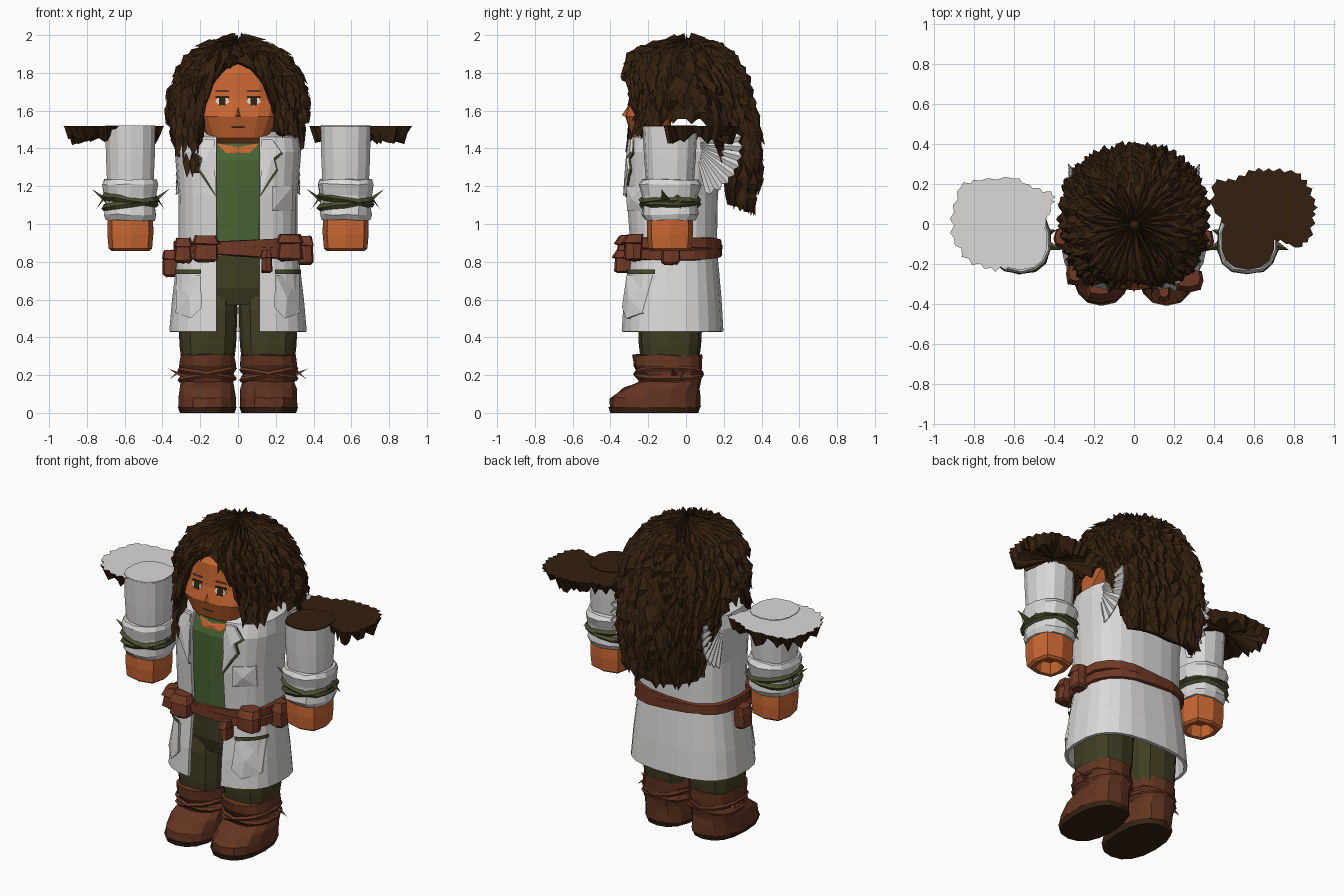
import bpy, bmesh, math, random
from mathutils import Vector
from mathutils.bvhtree import BVHTree

random.seed(4)
cube = bpy.data.objects.get("Cube")
if cube:
    bpy.data.objects.remove(cube, do_unlink=True)

MATS = {}
for key, rgb in {
    "coat white": (.71, .70, .69), "skin": (.58, .135, .032), "dark hair": (.034, .0145, .0045),
    "green shirt": (.065, .13, .034), "olive trousers": (.052, .048, .016),
    "boot brown": (.125, .035, .015), "belt brown": (.16, .04, .018),
    "sole brown": (.04, .017, .007), "leaf olive": (.07, .075, .028), "eye white": (.7, .68, .62),
}.items():
    m = bpy.data.materials.new(key)
    m.use_nodes = True
    m.diffuse_color = (*rgb, 1)
    m.node_tree.nodes["Principled BSDF"].inputs["Base Color"].default_value = (*rgb, 1)
    MATS[key] = m


def make(name, verts, faces, mats, fix=True, thick=0):
    """Mesh object from points and faces; mats is one name or several."""
    me = bpy.data.meshes.new(name)
    me.from_pydata([tuple(v) for v in verts], [], faces)
    for k in ([mats] if isinstance(mats, str) else mats):
        me.materials.append(MATS[k])
    if fix:
        bm = bmesh.new()
        bm.from_mesh(me)
        bmesh.ops.recalc_face_normals(bm, faces=bm.faces)
        bm.to_mesh(me)
        bm.free()
    ob = bpy.data.objects.new(name, me)
    bpy.context.collection.objects.link(ob)
    if thick:
        mod = ob.modifiers.new("thickness", "SOLIDIFY")
        mod.thickness, mod.offset = thick, -1
    return ob


def oval(a, rx, y0, y1, e):
    """Point on a rounded-square ring; angle 0 is the front."""
    s, c = math.sin(a), math.cos(a)
    sx = math.copysign(abs(s) ** (2 / e), s)
    cy = math.copysign(abs(c) ** (2 / e), c)
    return rx * sx, (y0 + y1) / 2 - (y1 - y0) / 2 * cy


def loft(name, rings, mats, cx=0, n=14, e=2.4, gap=0, jitter=0, tilt=0, caps=True, thick=0):
    """Skin rings of (z, half width, front y, back y); gap leaves the front open."""
    verts, faces = [], []
    for z, rx, y0, y1 in rings:
        a0 = math.asin(min(1, (gap / rx) ** (e / 2))) if gap else 0
        for j in range(n):
            a = a0 + (2 * math.pi - 2 * a0) * j / (n - 1 if gap else n)
            x, y = oval(a, rx, y0, y1, e)
            r = [random.uniform(-jitter, jitter) for _ in range(3)]
            verts.append((cx + x + r[0], y + r[1], z + tilt * x + r[2]))
    for i in range(len(rings) - 1):
        for j in range(n - 1 if gap else n):
            k = (j + 1) % n
            faces.append((i * n + j, i * n + k, i * n + n + k, i * n + n + j))
    closed = caps and not gap
    if closed:
        faces += [tuple(range(n))[::-1], tuple(range(len(verts) - n, len(verts)))]
    return make(name, verts, faces, mats, closed, thick)


def tree(ob):
    return BVHTree.FromPolygons([v.co for v in ob.data.vertices],
                                [p.vertices[:] for p in ob.data.polygons])


def patch(name, outline, bvh, mat, off):
    """Plate of (x, z) points laid on the front of a surface."""
    n = len(outline)
    pts = list(outline) + [(sum(p[0] for p in outline) / n, sum(p[1] for p in outline) / n)]
    ys = []
    for x, z in pts:
        hit = bvh.ray_cast(Vector((x, -2, z)), Vector((0, 1, 0)))[0]
        ys.append(hit.y if hit else -.28)
    verts = [(x, y - off, z) for (x, z), y in zip(pts, ys)]
    verts += [(x, y + .004, z) for (x, z), y in zip(pts, ys)]
    faces = []
    for i in range(n):
        j = (i + 1) % n
        faces += [(i, j, n), (j + n + 1, i + n + 1, 2 * n + 1), (i, i + n + 1, j + n + 1, j)]
    return make(name, verts, faces, mat)


def box(x0, x1, z0, z1):
    return [(x0, z0), (x1, z0), (x1, z1), (x0, z1)]


def spike(name, base, tip, w, mat):
    """Leaf-like thorn from base to tip."""
    b, t = Vector(base), Vector(tip)
    make(name, [b + Vector((0, -w, 0)), b + Vector((0, w, 0)), b + Vector((0, 0, w)), t],
         [(0, 1, 2), (0, 1, 3), (1, 2, 3), (2, 0, 3)], mat)


# Body core: trousers, shirt, coat
loft("hips", [(.57, .27, -.23, .08), (.66, .29, -.26, .1), (.84, .28, -.265, .11)], "olive trousers")
shirt = loft("shirt", [(.83, .28, -.27, .12), (1.2, .28, -.28, .12), (1.34, .27, -.28, .13),
                       (1.43, .2, -.25, .1)], "green shirt")
patch("neckline", [(-.11, 1.425), (-.06, 1.375), (.06, 1.375), (.11, 1.425)], tree(shirt), "skin", .006)
coat = loft("coat", [(.43, .365, -.345, .2), (.6, .35, -.335, .19), (.88, .315, -.3, .165),
                     (1.15, .315, -.32, .17), (1.38, .335, -.32, .2), (1.46, .32, -.29, .18),
                     (1.49, .2, -.2, .1)], "coat white", n=24, e=2.7, gap=.115, thick=.02)
cloth = tree(coat)

for s in (-1, 1):
    side = "left" if s > 0 else "right"
    mir = lambda pts: [(s * x, z) for x, z in pts]
    # Lapels, pockets and trim
    lapel = [(.118, 1.15), (.17, 1.24), (.205, 1.29), (.19, 1.35), (.23, 1.38), (.18, 1.45), (.125, 1.45)]
    patch(side + "_lapel_trim", mir([(x + .008 * (x > .13), z - .008) for x, z in lapel]), cloth, "leaf olive", .008)
    patch(side + "_lapel", mir(lapel), cloth, "coat white", .02)
    patch(side + "_pocket", mir([(.19, .56), (.25, .5), (.33, .53), (.325, .73), (.2, .73)]), cloth, "coat white", .022)
    if s > 0:
        patch("breast_pocket", box(.18, .29, 1.07, 1.2), cloth, "coat white", .02)
    # Olive pocket trim wrapping round to the side
    verts = []
    for k in range(9):
        x, y = oval(math.radians(28 + 6 * k), .341, -.335, .19, 2.7)
        verts += [(s * x, y, .735), (s * x, y, .758)]
    make(side + "_pocket_trim", verts, [(2 * k, 2 * k + 2, 2 * k + 3, 2 * k + 1)[::s] for k in range(8)],
         "leaf olive", False)
    # Pleated shoulder opening
    verts = [(s * .3, .04, 1.42)]
    for k in range(17):
        a = math.radians(-75 + 95 * k / 16)
        r = .24 + .02 * (k % 2)
        verts.append((s * (.315 + .015 * (k % 2)), .04 + r * math.cos(a), 1.4 + r * math.sin(a)))
    make(side + "_shoulder_flare", verts, [(0, k, k + 1) for k in range(1, 17)], "coat white", thick=.006)
    # Legs and boots
    loft(side + "_leg", [(.28, .14, -.24, .07), (.36, .15, -.25, .08), (.55, .157, -.255, .09),
                         (.68, .145, -.24, .09)], "olive trousers", cx=s * .16, n=12, e=2.8)
    loft(side + "_sole", [(0, .145, -.40, .065), (.03, .155, -.41, .075)], "sole brown", cx=s * .163, n=16)
    loft(side + "_boot", [(.028, .152, -.405, .075), (.08, .152, -.4, .075), (.13, .15, -.33, .075),
                          (.165, .14, -.25, .08), (.19, .15, -.26, .085), (.205, .14, -.25, .08),
                          (.25, .152, -.275, .085), (.305, .148, -.28, .085), (.31, .12, -.24, .06)],
         "boot brown", cx=s * .163, n=14, jitter=.005)
    for tilt in (-.15, .2):
        loft(side + "_boot_strap", [(.19, .15, -.27, .09), (.205, .16, -.28, .095), (.22, .15, -.27, .09)],
             "boot brown", cx=s * .163, tilt=tilt, caps=False)
    spike(side + "_boot_thorn", (s * .3, -.06, .19), (s * .37, -.07, .235), .02, "boot brown")
    spike(side + "_boot_thorn", (s * .3, -.03, .22), (s * .36, -.02, .18), .02, "boot brown")

    # Arm: sleeve, cuff, leaf bands, hand
    ax = s * .57
    arm = lambda z, r, d=0: (z, r, -.085 - r - d, -.085 + r + d)
    loft(side + "_sleeve", [arm(1.2, .125), arm(1.35, .132, .005), arm(1.515, .135, .01)], "coat white", cx=ax)
    loft(side + "_sleeve_top", [arm(1.514, .134, .01), arm(1.522, .134, .01)],
         "dark hair" if s > 0 else "coat white", cx=ax)
    loft(side + "_cuff", [arm(1.02, .13), arm(1.05, .14, .01), arm(1.1, .135, .01), arm(1.15, .14, .01),
                          arm(1.21, .15, .015), arm(1.235, .14, .01), arm(1.235, .12)],
         "coat white", cx=ax, jitter=.004)
    for z, tilt in ((1.105, .13), (1.125, -.15)):
        loft(side + "_leaf_band", [arm(z - .018, .142, .01), arm(z, .155, .012), arm(z + .018, .142, .01)],
             "leaf olive", cx=ax, tilt=tilt, caps=False, jitter=.004)
    for d in (-1, 1):
        spike(side + "_leaf", (ax + d * .13, -.1, 1.11), (ax + d * .205, -.13, 1.185), .03, "leaf olive")
        spike(side + "_leaf", (ax + d * .13, -.05, 1.14), (ax + d * .18, -.03, 1.08), .025, "leaf olive")
    loft(side + "_hand", [arm(1.05, .12, 0), arm(.95, .122), arm(.87, .115), arm(.858, .1),
                          arm(.858, .075), arm(.93, .065)], "skin", cx=ax, n=8, e=3.2)

    # Frayed flat fan on the arm top, dark underneath
    edge = ([(.91, .03), (.92, .1), (.88, .2), (.82, .27), (.7, .28), (.6, .28), (.5, .23), (.39, .22),
             (.38, .08), (.46, -.02), (.66, -.08), (.74, -.09), (.83, -.13), (.89, -.08)] if s > 0 else
            [(.92, .06), (.88, .2), (.78, .23), (.6, .24), (.5, .19), (.39, .15), (.4, .1), (.45, -.05),
             (.5, -.18), (.62, -.23), (.72, -.24), (.84, -.19), (.92, -.08)])
    c = Vector((s * .66, .05, 1.518))
    ring = []
    for i, p in enumerate(edge):
        q = edge[(i + 1) % len(edge)]
        for k in range(4):
            v = Vector(p).lerp(Vector(q), k / 4)
            ring.append(c.lerp(Vector((s * v.x, v.y, 1.518)), random.uniform(.98, 1.02) if k % 2 else .93))
    n = len(ring)
    low = [c.lerp(v, random.uniform(.78, .95)) - Vector((0, 0, random.uniform(.02, .1))) for v in ring]
    verts = ring + low + [c, c - Vector((0, 0, .03))]
    faces = [(i, (i + 1) % n, 2 * n) for i in range(n)]
    faces += [(i, (i + 1) % n, n + (i + 1) % n, n + i) for i in range(n)]
    faces += [(n + i, n + (i + 1) % n, 2 * n + 1) for i in range(n)]
    fan = make(side + "_arm_fan", verts, faces, ["dark hair", "coat white"])
    for p in fan.data.polygons:
        p.material_index = int(s < 0 and p.index < n)

# Belts and pouches
for z, tilt in ((.885, .05), (.86, -.07)):
    loft("belt", [(z - .03, .322, -.315, .175), (z - .025, .338, -.33, .19),
                  (z + .025, .338, -.33, .19), (z + .03, .322, -.315, .175)],
         "belt brown", n=20, e=2.7, tilt=tilt, caps=False, jitter=.003)
for x, y, z, w, h in ((-.17, -.32, .87, .07, .07), (-.29, -.25, .86, .05, .065), (-.355, -.07, .79, .045, .07),
                      (.275, -.28, .875, .07, .07), (.355, -.08, .86, .045, .075), (.15, -.33, .8, .03, .06)):
    loft("pouch", [(z - h, w * .7, y - .035, y + .04), (z - h * .8, w, y - .05, y + .05),
                   (z + h * .3, w * .9, y - .045, y + .05), (z + h * .35, w * 1.08, y - .06, y + .05),
                   (z + h, w * .8, y - .035, y + .05)], "belt brown", cx=x, n=8, e=3.5, jitter=.004)

# Shallow head and face
head = loft("head", [(1.36, .11, -.22, 0), (1.43, .12, -.23, 0), (1.455, .16, -.285, -.08),
                     (1.57, .21, -.322, -.08), (1.66, .23, -.3, .1), (1.8, .22, -.29, .15),
                     (1.92, .15, -.2, .12)], "skin", n=16, e=2.8)
skin = tree(head)
make("nose", [(-.035, -.29, 1.56), (.035, -.29, 1.56), (0, -.29, 1.65), (0, -.34, 1.575)],
     [(0, 1, 3), (1, 2, 3), (2, 0, 3), (0, 2, 1)], "skin")
for s in (-1, 1):
    e = s * .083
    patch("eye", [(e - .037, 1.645), (e, 1.622), (e + .037, 1.645), (e + .025, 1.672), (e - .025, 1.672)],
          skin, "eye white", .004)
    patch("iris", box(e - .018, e + .018, 1.627, 1.67), skin, "dark hair", .007)
    patch("lash", box(e - .036, e + .036, 1.668, 1.678), skin, "dark hair", .007)
    patch("brow", box(e - .035, e + .035, 1.7, 1.71), skin, "boot brown", .004)
patch("mouth", box(-.035, .035, 1.508, 1.515), skin, "boot brown", .004)

# Hair: a shell whose length follows the direction, covered in ragged locks
TOP = 1.972
WIDTHS = [(1.03, .3, -.36, .33), (1.25, .335, -.355, .375), (1.45, .345, -.335, .38), (1.6, .35, -.3, .35),
          (1.7, .35, -.31, .325), (1.8, .31, -.32, .295), (1.9, .24, -.28, .23),
          (1.94, .17, -.18, .17), (TOP, .015, -.015, .015)]
SIDES = [(70, 1.555), (100, 1.555), (116, 1.3), (128, 1.1), (181, 1.06)]
LENGTH = {1: [(0, 1.86), (12, 1.82), (22, 1.72), (32, 1.52), (36, 1.47), (58, 1.47)] + SIDES,
          -1: [(0, 1.86), (12, 1.82), (22, 1.72), (30, 1.5), (34, 1.27), (56, 1.27)] + SIDES}


def table(rows, v):
    for p, q in zip(rows, rows[1:]):
        if v <= q[0]:
            f = max(0, (v - p[0]) / (q[0] - p[0]))
            return [a + (b - a) * f for a, b in zip(p[1:], q[1:])]
    return rows[-1][1:]


def hair_point(deg, t, out=0):
    deg = (deg + 180) % 360 - 180
    bottom = table(LENGTH[1 if deg >= 0 else -1], abs(deg))[0]
    z = TOP - (TOP - bottom) * max(0, t) ** 1.6
    x, y = oval(math.radians(deg), *table(WIDTHS, z), 2.4)
    up = max(0, (z - 1.8) / .2)
    return Vector((x, y, z)) + out * Vector((x, y, up * .15)).normalized()


cols, rows = 72, 16
verts = [hair_point(j * 360 / cols, 1 - i / rows) for i in range(rows + 1) for j in range(cols)]
faces = [(i * cols + j, i * cols + (j + 1) % cols, (i + 1) * cols + (j + 1) % cols, (i + 1) * cols + j)
         for i in range(rows) for j in range(cols)]
faces.append(tuple(range(rows * cols, rows * cols + cols)))
make("hair_shell", verts, faces, "dark hair", False, .03)

verts, faces = [], []
for j in range(36):
    base = j * 360 / 36
    span = TOP - hair_point(base, 1).z
    count = int(4 + span * 12)
    for i in range(count):
        a, t = base + random.uniform(-3, 3), (i + random.uniform(.2, .8)) / count
        dt, w, k = .9 / count, random.uniform(5, 8), len(verts)
        if abs((a + 180) % 360 - 180) < 40:
            w *= .6
        tip = hair_point(a + random.uniform(-4, 4), min(1, t + dt), random.uniform(.01, .04))
        tip.z -= .025 * (t + dt > 1)
        verts += [hair_point(a, t - dt), hair_point(a - w, t, -.004), hair_point(a + w, t, -.004),
                  hair_point(a, t, random.uniform(.012, .045)), tip]
        faces += [(k, k + 1, k + 3), (k, k + 3, k + 2), (k + 1, k + 4, k + 3), (k + 3, k + 4, k + 2)]
make("hair_locks", verts, faces, "dark hair", False)
